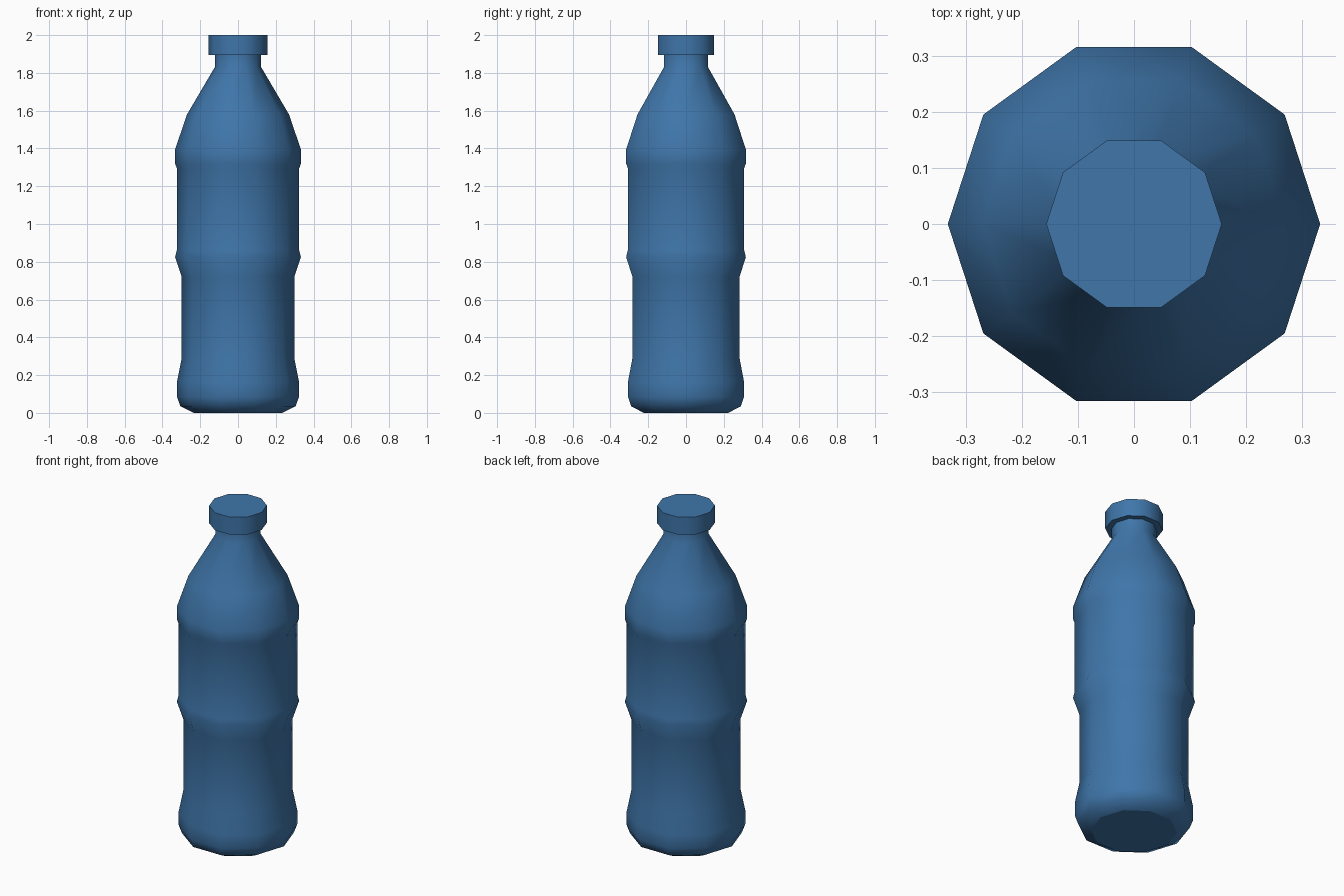
import bpy, bmesh, math

if "Cube" in bpy.data.objects:
    bpy.data.objects.remove(bpy.data.objects["Cube"])

SIDES = 10
blue = bpy.data.materials.new("blue_plastic")
blue.diffuse_color = (0.05, 0.18, 0.40, 1)
blue.use_nodes = True
blue.node_tree.nodes["Principled BSDF"].inputs["Base Color"].default_value = blue.diffuse_color


def lathe(name, profile):
    """Revolve (radius, z) points around z and close both ends with flat discs."""
    bm = bmesh.new()
    rings = []
    for r, z in profile:
        rings.append([bm.verts.new((r * math.cos(math.tau * i / SIDES),
                                    r * math.sin(math.tau * i / SIDES), z))
                      for i in range(SIDES)])
    for low, high in zip(rings, rings[1:]):
        for i in range(SIDES):
            j = (i + 1) % SIDES
            bm.faces.new((low[i], low[j], high[j], high[i]))
    ends = [bm.faces.new(rings[0][::-1]), bm.faces.new(rings[-1])]
    for face in ends:
        for edge in face.edges:
            edge.smooth = False
    bmesh.ops.recalc_face_normals(bm, faces=bm.faces)
    mesh = bpy.data.meshes.new(name)
    bm.to_mesh(mesh)
    bm.free()
    mesh.materials.append(blue)
    obj = bpy.data.objects.new(name, mesh)
    bpy.context.collection.objects.link(obj)
    bpy.ops.object.select_all(action='DESELECT')
    obj.select_set(True)
    bpy.context.view_layer.objects.active = obj
    bpy.ops.object.shade_smooth_by_angle(angle=math.radians(50))
    return obj


# Bottle: rounded foot, narrow grip, label band between two ribs, shoulder, neck
lathe("bottle_body", [
    (0.235, 0.0), (0.305, 0.035), (0.323, 0.085), (0.323, 0.165),
    (0.298, 0.29), (0.298, 0.72), (0.333, 0.825), (0.324, 0.86),
    (0.324, 1.295), (0.333, 1.32), (0.333, 1.395), (0.27, 1.58),
    (0.123, 1.83), (0.123, 1.90)])

# Screw cap
lathe("bottle_cap", [(0.157, 1.895), (0.157, 2.0)])
